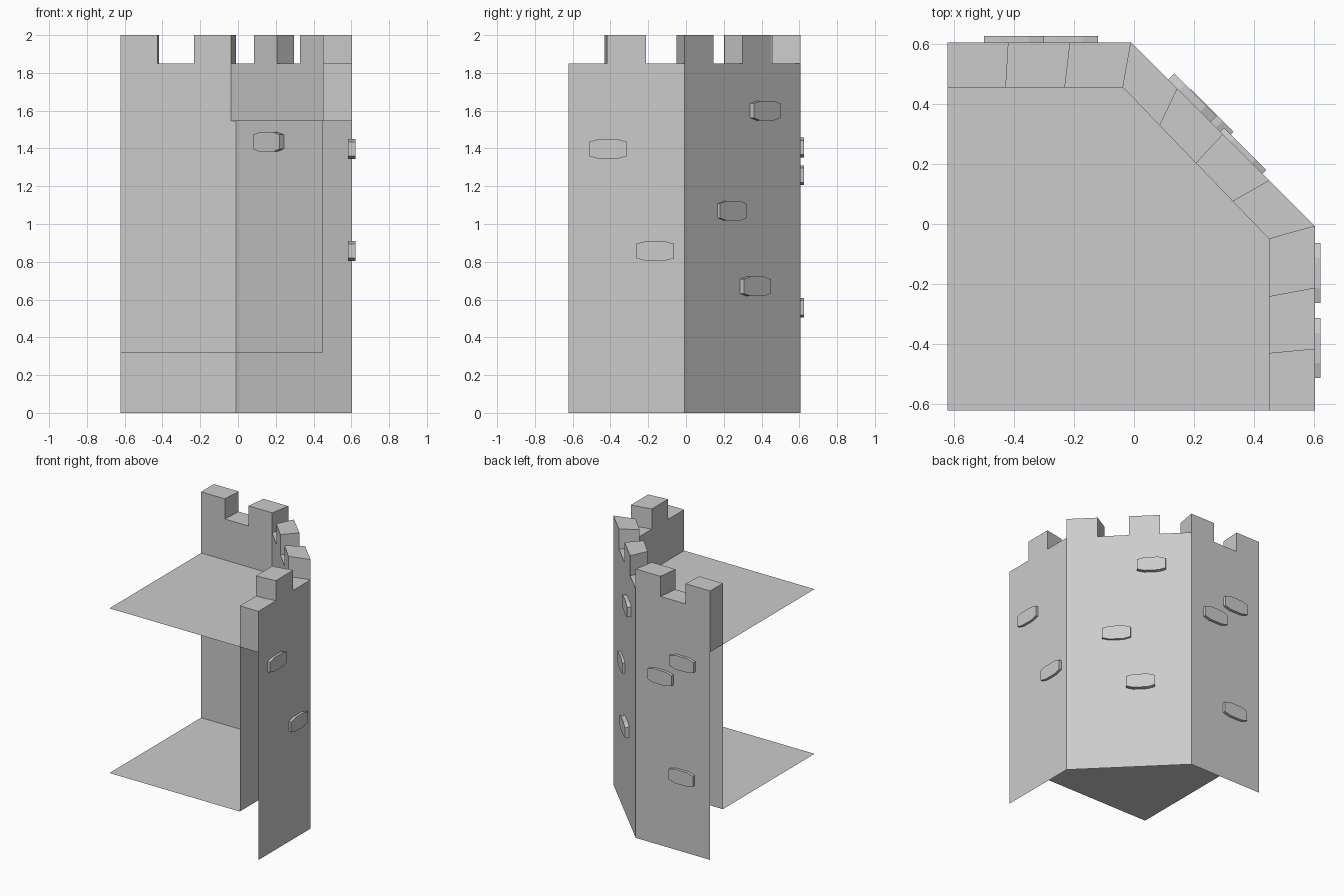
import bpy
from mathutils import Vector, Matrix

if "Cube" in bpy.data.objects:
    bpy.data.objects.remove(bpy.data.objects["Cube"])


def make(name, faces):
    """Mesh object from a list of polygons given as point lists."""
    verts, idx = [], []
    for f in faces:
        idx.append(list(range(len(verts), len(verts) + len(f))))
        verts += f
    me = bpy.data.meshes.new(name)
    me.from_pydata(verts, [], idx)
    ob = bpy.data.objects.new(name, me)
    bpy.context.collection.objects.link(ob)
    return ob


def at(pts, z):
    return [(p[0], p[1], z) for p in pts]


def wall(a, b, z0, z1):
    return at([a, b], z0) + at([b, a], z1)


def split(path, counts):
    """Subdivide each leg of a plan path into equal pieces."""
    out = [Vector(path[0])]
    for a, b, n in zip(path, path[1:], counts):
        out += [Vector(a).lerp(Vector(b), i / n) for i in range(1, n + 1)]
    return out


FLOOR, DECK, LOW, HIGH = 0.32, 1.545, 1.85, 2.0
OUTER = [(-0.622, 0.605), (-0.01, 0.605), (0.603, -0.007), (0.603, -0.622)]
PARAPET = [(-0.622, 0.455), (-0.037, 0.455), (0.45, -0.05), (0.45, -0.622)]
INNER = [(-0.622, 0.455), (-0.01, 0.455), (0.45, -0.007), (0.45, -0.622)]

# Outer wall with battlements: alternating high and low segments
o, p = split(OUTER, (3, 4, 3)), split(PARAPET, (3, 4, 3))
high = [1, 0, 1, 0, 1, 0, 1, 0, 1, 0]
high[3:] = [0, 1, 0, 1, 0, 1, 0]
tops = [HIGH if h else LOW for h in high]
faces = []
for i, t in enumerate(tops):
    faces += [wall(o[i + 1], o[i], 0, t), wall(p[i], p[i + 1], DECK, t),
              at([p[i], p[i + 1], o[i + 1], o[i]], t)]
    if i and tops[i - 1] != t:
        q = (o[i], p[i]) if t > LOW else (p[i], o[i])
        faces.append(wall(*q, LOW, HIGH))
faces += [wall(o[0], p[0], DECK, tops[0]), wall(p[-1], o[-1], DECK, tops[-1])]
make("outer_wall", faces)

# Inner wall between the two floors, and the floors themselves
make("inner_wall", [wall(a, b, FLOOR, DECK) for a, b in zip(INNER, INNER[1:])])
corner = [(-0.622, -0.622)]
for name, z in (("ground_floor", FLOOR), ("upper_deck", DECK)):
    make(name, [at((corner + INNER[::-1]), z)])

# Protruding stones: octagonal slabs centred on (x, y, z), facing normal n
PROFILE = [(-0.1, -0.038), (-0.05, -0.052), (0.05, -0.052), (0.1, -0.038),
           (0.1, 0.038), (0.05, 0.052), (-0.05, 0.052), (-0.1, 0.038)]


def stone(name, x, y, z, n):
    """Outer face sits at (x, y, z); the slab runs 0.04 back into the wall."""
    n = Vector(n).normalized()
    side = Vector((0, 0, 1)).cross(n)
    front = [Vector((x, y, z)) + side * u + Vector((0, 0, v)) for u, v in PROFILE]
    back = [v - n * 0.04 for v in front]
    k = len(front)
    fs = [front, back[::-1]]
    fs += [[back[i], back[(i + 1) % k], front[(i + 1) % k], front[i]] for i in range(k)]
    make(name, fs)


for y, z in ((-0.413, 1.397), (-0.163, 0.857)):
    stone("right_stone", 0.622, y, z, (1, 0, 0))
for x, z in ((-0.4, 1.405), (-0.22, 1.258), (-0.395, 0.557)):
    stone("back_stone", x, 0.626, z, (0, 1, 0))
for x, y, z in ((0.205, 0.43, 1.6), (0.26, 0.378, 0.67), (0.37, 0.25, 1.07)):
    stone("diagonal_stone", x, y, z, (1, 1, 0))
stone("inside_stone", 0.15, 0.25, 1.435, (-1, -1, 0))
